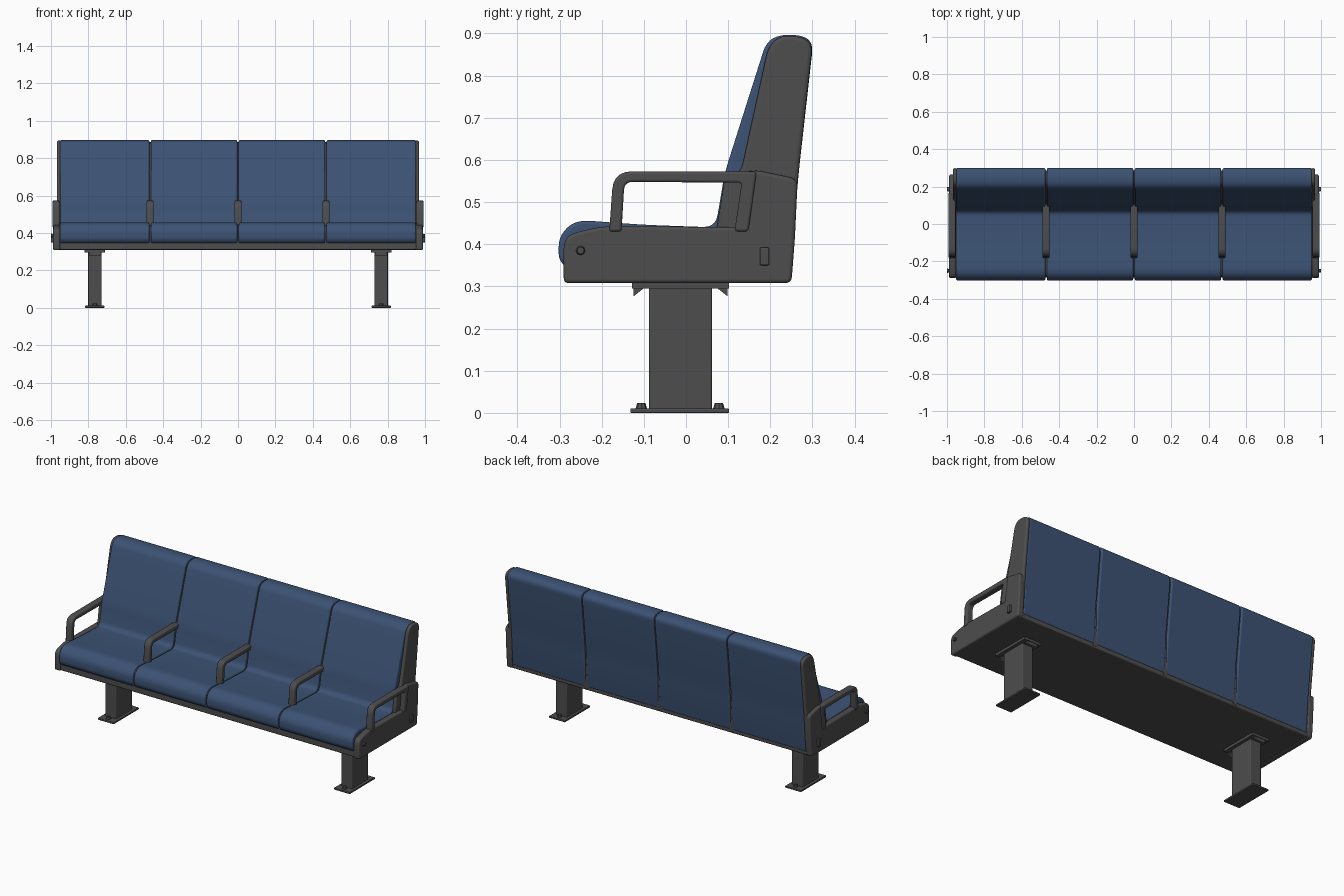
import bpy, bmesh, math
from mathutils import Vector

if "Cube" in bpy.data.objects:
    bpy.data.objects.remove(bpy.data.objects["Cube"])


def material(name, rgb):
    m = bpy.data.materials.new(name)
    m.diffuse_color = (*rgb, 1)
    m.use_nodes = True
    m.node_tree.nodes["Principled BSDF"].inputs["Base Color"].default_value = m.diffuse_color
    return m


BLUE = material("blue upholstery", (0.045, 0.085, 0.175))
GREY = material("grey frame", (0.075, 0.075, 0.075))


def rounded(points, steps=5):
    """Turn (y, z, radius) corners into a profile with rounded corners."""
    out = []
    for i, (y, z, r) in enumerate(points):
        p = Vector((y, z))
        if r == 0:
            out.append(p)
            continue
        a = Vector(points[i - 1][:2]) - p
        b = Vector(points[(i + 1) % len(points)][:2]) - p
        a = p + a.normalized() * min(r, a.length * 0.49)
        b = p + b.normalized() * min(r, b.length * 0.49)
        for k in range(steps + 1):
            t = k / steps
            out.append(a * (1 - t) ** 2 + p * 2 * t * (1 - t) + b * t * t)
    return out


def finish(obj, bevel, segments=3):
    bpy.context.view_layer.objects.active = obj
    obj.select_set(True)
    bpy.ops.object.shade_smooth_by_angle(angle=math.radians(35))
    obj.select_set(False)
    if bevel:
        m = obj.modifiers.new("bevel", "BEVEL")
        m.width, m.segments = bevel, segments
        m.limit_method, m.angle_limit = "ANGLE", math.radians(40)
    return obj


def prism(name, points, x0, x1, mat, bevel=0.0):
    """Extrude a side profile along x."""
    prof = rounded(points)
    bm = bmesh.new()
    face = bm.faces.new([bm.verts.new((x0, p.x, p.y)) for p in prof])
    geo = bmesh.ops.extrude_face_region(bm, geom=[face])["geom"]
    bmesh.ops.translate(bm, vec=(x1 - x0, 0, 0),
                        verts=[g for g in geo if isinstance(g, bmesh.types.BMVert)])
    bmesh.ops.recalc_face_normals(bm, faces=bm.faces)
    me = bpy.data.meshes.new(name)
    bm.to_mesh(me)
    bm.free()
    me.materials.append(mat)
    obj = bpy.data.objects.new(name, me)
    bpy.context.collection.objects.link(obj)
    return finish(obj, bevel)


def box(name, x, y, z, mat, bevel=0.0):
    pts = [(y[0], z[0], 0), (y[1], z[0], 0), (y[1], z[1], 0), (y[0], z[1], 0)]
    return prism(name, pts, x[0], x[1], mat, bevel)


def bolt(name, loc, radius, depth, along_x=False):
    rot = (0, math.pi / 2, 0) if along_x else (0, 0, 0)
    bpy.ops.mesh.primitive_cone_add(vertices=8, radius1=radius, radius2=radius * 0.7,
                                    depth=depth, location=loc, rotation=rot)
    o = bpy.context.object
    o.name = name
    o.data.materials.append(GREY)


# Side profiles (y, z, corner radius)
SEAT = [(-0.285, 0.345, 0.01), (-0.302, 0.365, 0.015), (-0.302, 0.42, 0.03),
        (-0.262, 0.458, 0.035), (-0.1, 0.446, 0.05), (0.07, 0.44, 0.03),
        (0.092, 0.57, 0.03), (0.192, 0.885, 0.03), (0.24, 0.9, 0.03),
        (0.303, 0.888, 0.035), (0.265, 0.55, 0.05), (0.25, 0.33, 0.01)]
DIVIDER = [(-0.28, 0.33, 0.01), (-0.29, 0.42, 0.03), (-0.255, 0.445, 0.03),
           (-0.1, 0.434, 0.05), (0.082, 0.43, 0.02), (0.104, 0.57, 0.03),
           (0.204, 0.875, 0.03), (0.24, 0.888, 0.02), (0.29, 0.876, 0.03),
           (0.255, 0.55, 0.05), (0.25, 0.315, 0.01)]
LOWER_END = [(-0.29, 0.308, 0.012), (0.25, 0.308, 0.015), (0.258, 0.41, 0.02),
             (0.265, 0.555, 0.02), (0.17, 0.575, 0.01), (0.138, 0.572, 0.01),
             (0.125, 0.44, 0.01), (-0.2, 0.444, 0.05), (-0.29, 0.42, 0.03)]
UPPER_END = [(0.07, 0.42, 0), (0.092, 0.56, 0.01), (0.13, 0.57, 0.02),
             (0.196, 0.872, 0.03), (0.23, 0.898, 0.03), (0.302, 0.886, 0.035),
             (0.265, 0.55, 0.05), (0.25, 0.35, 0)]
ARM = [(-0.182, 0.43, 0), (-0.172, 0.573, 0.045), (0.168, 0.573, 0.01),
       (0.148, 0.43, 0.01), (0.115, 0.43, 0.01), (0.132, 0.546, 0.01),
       (-0.146, 0.548, 0.02), (-0.153, 0.43, 0)]

# Four upholstered seats with a narrow gap between each pair
edges = [-0.955, -0.47, 0, 0.47, 0.955]
for i in range(4):
    prism(f"seat_{i + 1}", SEAT, edges[i] + 0.004, edges[i + 1] - 0.004, BLUE, 0.011)

# Dividers and armrests between the seats
for i, x in enumerate(edges[1:4]):
    prism(f"divider_{i + 1}", DIVIDER, x - 0.012, x + 0.012, GREY)
    prism(f"middle_armrest_{i + 1}", ARM, x - 0.019, x + 0.019, GREY, 0.008)

# Underframe
box("underframe", (-0.97, 0.97), (-0.282, 0.247), (0.31, 0.352), GREY, 0.006)

for s, side in ((-1, "left"), (1, "right")):
    # End panels and outer armrests
    prism(f"{side}_lower_end_panel", LOWER_END, s * 0.952, s * 0.988, GREY, 0.008)
    prism(f"{side}_upper_end_panel", UPPER_END, s * 0.945, s * 0.968, GREY, 0.009)
    prism(f"{side}_armrest", ARM, s * 0.955, s * 0.993, GREY, 0.008)
    bolt(f"{side}_front_end_bolt", (s * 0.992, -0.25, 0.385), 0.012, 0.016, True)
    box(f"{side}_rear_end_clip", (s * 0.98, s * 1.0), (0.175, 0.197), (0.35, 0.392), GREY, 0.003)

    # Pedestal leg with foot plate and mounting plate
    x = s * 0.765
    box(f"{side}_pedestal", (x - 0.036, x + 0.036), (-0.088, 0.062), (0.005, 0.305), GREY, 0.005)
    box(f"{side}_foot_plate", (x - 0.052, x + 0.052), (-0.132, 0.102), (0, 0.011), GREY, 0.003)
    box(f"{side}_mounting_plate", (x - 0.055, x + 0.055), (-0.128, 0.102), (0.295, 0.312), GREY)
    for y, d, end in ((-0.125, 1, "front"), (0.099, -1, "rear")):
        prism(f"{side}_{end}_gusset", [(y, 0.3, 0), (y, 0.276, 0), (y + d * 0.03, 0.3, 0)],
              x - 0.03, x + 0.03, GREY)
    for y, end in ((-0.106, "front"), (0.078, "rear")):
        bolt(f"{side}_{end}_foot_bolt", (x, y, 0.016), 0.014, 0.014)
